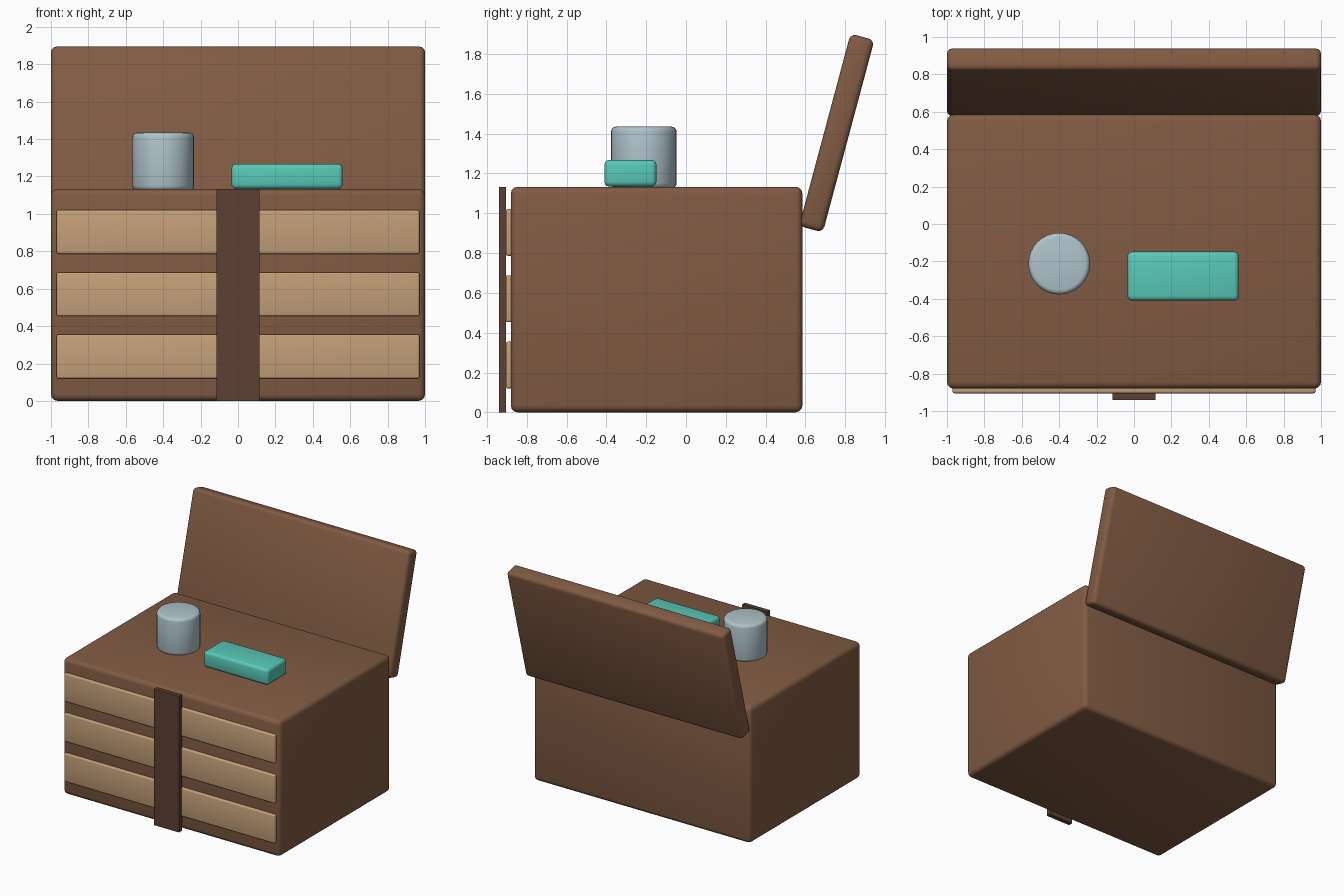
import bpy
import math

if "Cube" in bpy.data.objects:
    bpy.data.objects.remove(bpy.data.objects["Cube"])


def lin(c):
    c /= 255
    return c / 12.92 if c <= 0.04045 else ((c + 0.055) / 1.055) ** 2.4


def material(name, r, g, b):
    m = bpy.data.materials.new(name)
    m.diffuse_color = (lin(r), lin(g), lin(b), 1)
    m.use_nodes = True
    m.node_tree.nodes["Principled BSDF"].inputs["Base Color"].default_value = m.diffuse_color
    return m


BROWN = material("brown wood", 129, 91, 67)
TAN = material("tan slat", 196, 160, 121)
DARK = material("dark leather", 92, 64, 52)
TEAL = material("teal", 88, 201, 183)
STEEL = material("pale steel", 175, 195, 203)


def finish(name, mat, bevel, segments=3):
    """Name, colour, round and smooth the active object."""
    ob = bpy.context.object
    ob.name = name
    ob.data.materials.append(mat)
    bpy.ops.object.transform_apply(location=False, rotation=False, scale=True)
    if bevel:
        mod = ob.modifiers.new("rounded edges", 'BEVEL')
        mod.width, mod.segments = bevel, segments
        mod.limit_method = 'ANGLE'
        bpy.ops.object.modifier_apply(modifier=mod.name)
        bpy.ops.object.shade_smooth_by_angle(angle=math.radians(35))
    return ob


def box(name, mat, x, y, z, bevel=0.0):
    """Box between the given (min, max) pairs."""
    bpy.ops.mesh.primitive_cube_add(size=1, location=[sum(r) / 2 for r in (x, y, z)])
    bpy.context.object.scale = [r[1] - r[0] for r in (x, y, z)]
    return finish(name, mat, bevel)


# Chest body
box("chest_body", BROWN, (-1, 1), (-0.88, 0.585), (0, 1.133), 0.035)

# Open lid leaning back from the rear edge
lid = box("open_lid", BROWN, (-1, 1), (0.757 - 0.062, 0.757 + 0.062), (0.903, 1.903), 0.03)
lid.rotation_euler.x = -math.radians(15)

# Three front slats
for i in range(3):
    z = 0.12 + i * 0.333
    box(f"front_slat_{i + 1}", TAN, (-0.97, 0.97), (-0.905, -0.865), (z, z + 0.235), 0.01)

# Vertical strap over the slats
box("front_strap", DARK, (-0.115, 0.115), (-0.94, -0.904), (0, 1.133))

# Small box resting on top
box("teal_box", TEAL, (-0.035, 0.56), (-0.41, -0.148), (1.134, 1.268), 0.025)

# Tin resting on top
bpy.ops.mesh.primitive_cylinder_add(vertices=32, radius=0.165, depth=0.31,
                                    location=(-0.4, -0.212, 1.28))
finish("tin", STEEL, 0.025)
